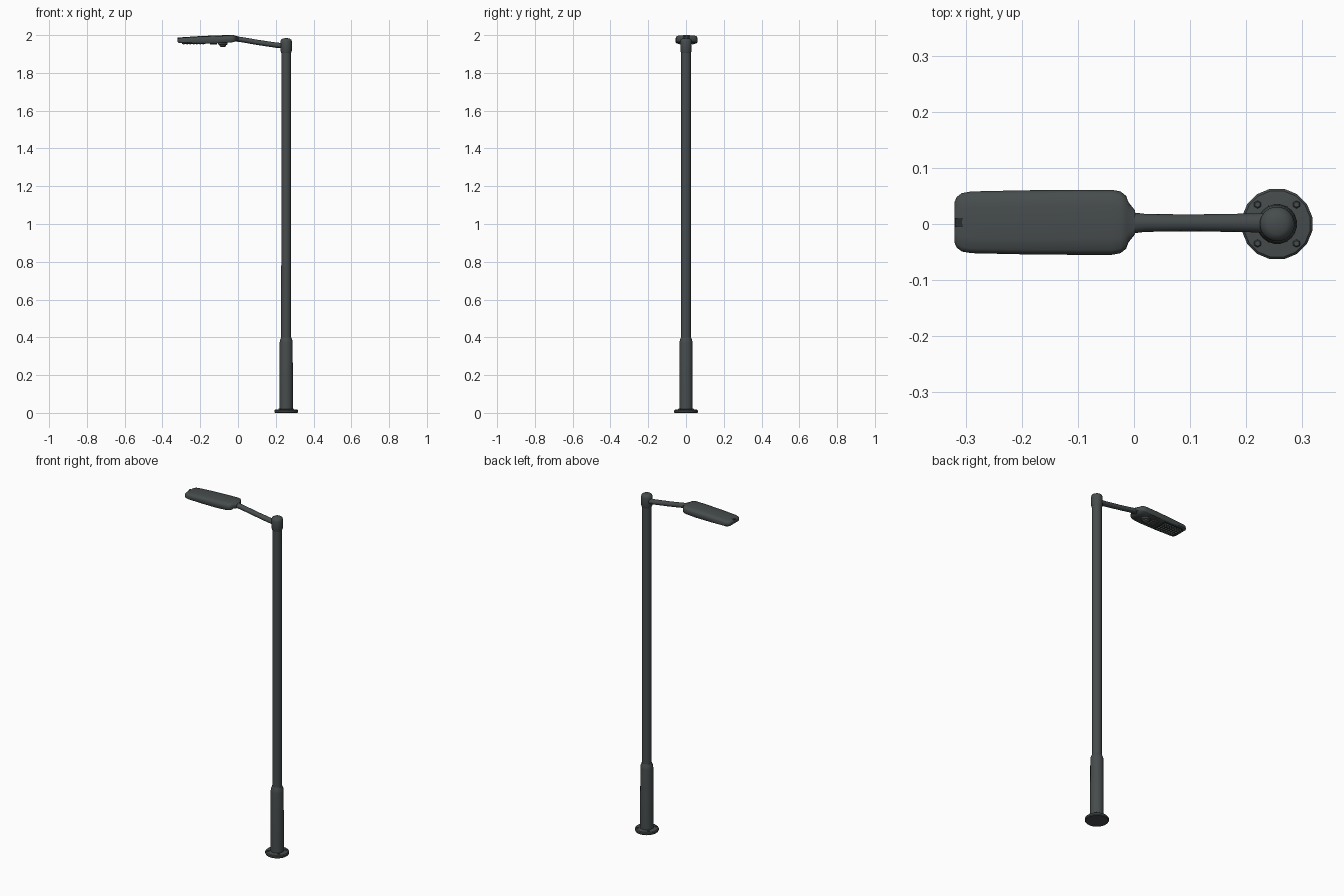
import bpy, bmesh, math
from mathutils import Vector

if "Cube" in bpy.data.objects:
    bpy.data.objects.remove(bpy.data.objects["Cube"])

def material(name, rgb):
    m = bpy.data.materials.new(name)
    m.diffuse_color = (*rgb, 1)
    m.use_nodes = True
    m.node_tree.nodes["Principled BSDF"].inputs["Base Color"].default_value = m.diffuse_color
    return m

DARK = material("dark_grey_metal", (0.062, 0.072, 0.073))
BLACK = material("black_recess", (0.022, 0.025, 0.026))
LIGHT = material("pale_led", (0.36, 0.38, 0.38))
PX = 0.255  # pole axis

def finish(name, bm, mat, angle=35):
    bmesh.ops.recalc_face_normals(bm, faces=bm.faces)
    me = bpy.data.meshes.new(name)
    bm.to_mesh(me)
    bm.free()
    ob = bpy.data.objects.new(name, me)
    bpy.context.collection.objects.link(ob)
    me.materials.append(mat)
    bpy.ops.object.select_all(action='DESELECT')
    ob.select_set(True)
    bpy.context.view_layer.objects.active = ob
    bpy.ops.object.shade_smooth_by_angle(angle=math.radians(angle))
    return ob

def loft(name, rings, mat, angle=35):
    """Skin a list of equal-length point rings and cap both ends."""
    bm = bmesh.new()
    vs = [[bm.verts.new(p) for p in r] for r in rings]
    n = len(rings[0])
    for a, b in zip(vs, vs[1:]):
        for i in range(n):
            j = (i + 1) % n
            bm.faces.new((a[i], a[j], b[j], b[i]))
    bm.faces.new(vs[0])
    bm.faces.new(vs[-1])
    return finish(name, bm, mat, angle)

def turned(name, profile, mat, n=20, x=PX, y=0.0, angle=35):
    """Round part from (radius, z) pairs."""
    rings = [[(x + r * math.cos(2 * math.pi * (i + .5) / n),
               y + r * math.sin(2 * math.pi * (i + .5) / n), z)
              for i in range(n)] for r, z in profile]
    return loft(name, rings, mat, angle)

def box(name, c, s, mat):
    bm = bmesh.new()
    bmesh.ops.create_cube(bm, size=1)
    for v in bm.verts:
        v.co = Vector(c) + Vector([v.co[i] * s[i] for i in range(3)])
    return finish(name, bm, mat)

# base flange with anchor bolts
turned("base_flange", [(0.061, 0), (0.064, 0.004), (0.064, 0.013), (0.060, 0.017), (0.034, 0.020)], DARK, 16)
for k in range(4):
    a = math.pi / 4 + k * math.pi / 2
    turned(f"anchor_bolt_{k+1}", [(0.007, 0.010), (0.007, 0.021), (0.005, 0.023)], DARK, 6,
           PX + 0.049 * math.cos(a), 0.049 * math.sin(a))

# pole: wide lower sleeve, shoulder, slim shaft, top collar and cap
turned("lower_sleeve", [(0.036, 0.012), (0.035, 0.37), (0.033, 0.385), (0.027, 0.40)], DARK)
turned("pole_shaft", [(0.0265, 0.38), (0.0262, 1.2), (0.026, 1.95)], DARK)
turned("top_collar", [(0.026, 1.905), (0.030, 1.915), (0.031, 1.965), (0.028, 1.976),
                      (0.018, 1.982), (0.006, 1.984)], DARK, angle=50)

# arm: elliptical tube rising to the lamp head
path = [(0.255, 1.942, .018), (0.20, 1.947, .0165), (0.10, 1.962, .015),
        (0.02, 1.976, .016), (-0.03, 1.982, .022)]
loft("arm", [[(x, 0.002 + r * math.cos(t * math.pi / 8), z + 0.014 * math.sin(t * math.pi / 8))
              for t in range(16)] for x, z, r in path], DARK)

# lamp head: flat bottomed, softly crowned sections (x, half width, bottom, top)
sections = [(-0.320, .036, 1.963, 1.981), (-0.316, .045, 1.960, 1.984), (-0.307, .052, 1.958, 1.987),
            (-0.290, .055, 1.957, 1.989), (-0.20, .057, 1.956, 1.995), (-0.10, .058, 1.957, 1.999),
            (-0.04, .058, 1.961, 2.000), (-0.024, .055, 1.963, 2.000), (-0.014, .047, 1.966, 1.998),
            (-0.010, .036, 1.969, 1.995), (0.002, .021, 1.970, 1.993)]
def head_ring(x, w, b, t):
    h = t - b
    half = [(.92, 0), (1, .12), (1, .55), (.96, .76), (.85, .90), (.5, .97)]
    pts = half + [(0, 1)] + [(-u, v) for u, v in reversed(half)]
    return [(x, 0.003 + u * w, b + v * h) for u, v in pts]
loft("lamp_head", [head_ring(*s) for s in sections], DARK, 45)

# underside: recessed looking panel with a grid of LEDs, and a sensor stud
box("led_panel", (-0.235, 0.003, 1.9555), (0.125, 0.090, 0.004), BLACK)
for i in range(7):
    for j in range(5):
        box(f"led_{i+1}_{j+1}", (-0.286 + i * 0.017, -0.031 + j * 0.017, 1.953),
            (0.008, 0.008, 0.003), LIGHT)
turned("sensor_stud", [(0.026, 1.962), (0.026, 1.951), (0.018, 1.947), (0.016, 1.940), (0.010, 1.937)],
       DARK, 14, -0.08, 0.003)
box("latch_plate", (-0.13, 0.003, 1.954), (0.035, 0.05, 0.008), DARK)

# small clip at the lamp tip
box("tip_clip", (-0.312, 0.003, 1.984), (0.014, 0.016, 0.006), BLACK)
